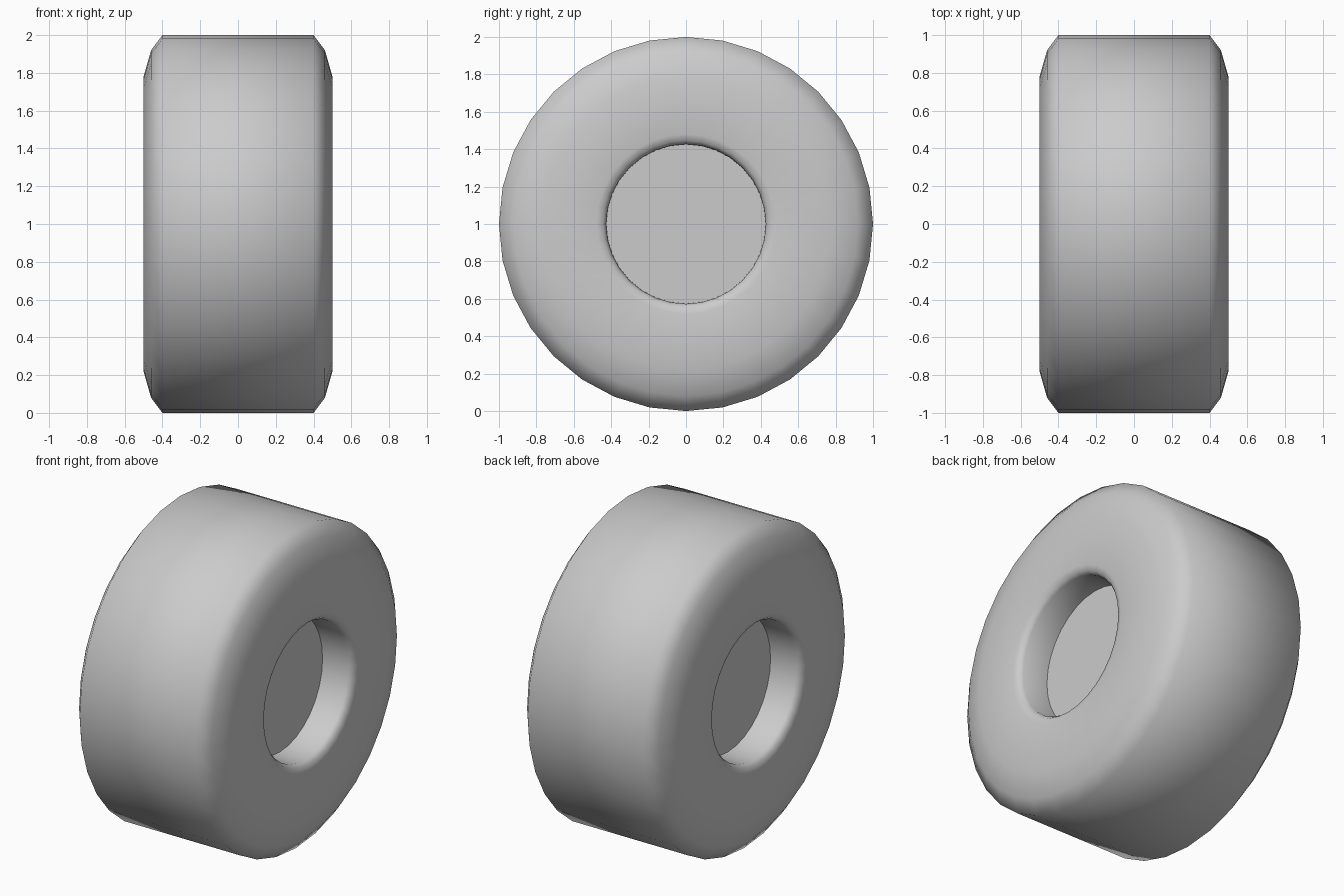
import bpy, bmesh, math

if "Cube" in bpy.data.objects:
    bpy.data.objects.remove(bpy.data.objects["Cube"])

SIDES = 32

# Half profile as (x, radius), from the hub disc out to the tread edge
half = [(0.29, 0.425), (0.465, 0.427), (0.49, 0.445), (0.5, 0.48),
        (0.5, 0.78), (0.46, 0.92), (0.4, 1.0)]
profile = half + [(-x, r) for x, r in reversed(half)]

bm = bmesh.new()
rings = []
for x, r in profile:
    rings.append([bm.verts.new((x, r * math.sin(2 * math.pi * i / SIDES),
                                1 + r * math.cos(2 * math.pi * i / SIDES)))
                  for i in range(SIDES)])

# Tyre surface, sidewalls and recess walls
for a, b in zip(rings, rings[1:]):
    for i in range(SIDES):
        j = (i + 1) % SIDES
        bm.faces.new((a[i], a[j], b[j], b[i]))

# Hub discs closing both recesses
bm.faces.new(rings[0])
bm.faces.new(rings[-1])
bmesh.ops.recalc_face_normals(bm, faces=bm.faces)

mesh = bpy.data.meshes.new("wheel")
bm.to_mesh(mesh)
bm.free()
wheel = bpy.data.objects.new("wheel", mesh)
bpy.context.collection.objects.link(wheel)

# Smooth shading, sharp only around the hub discs
bpy.context.view_layer.objects.active = wheel
wheel.select_set(True)
bpy.ops.object.shade_smooth_by_angle(angle=math.radians(60))
